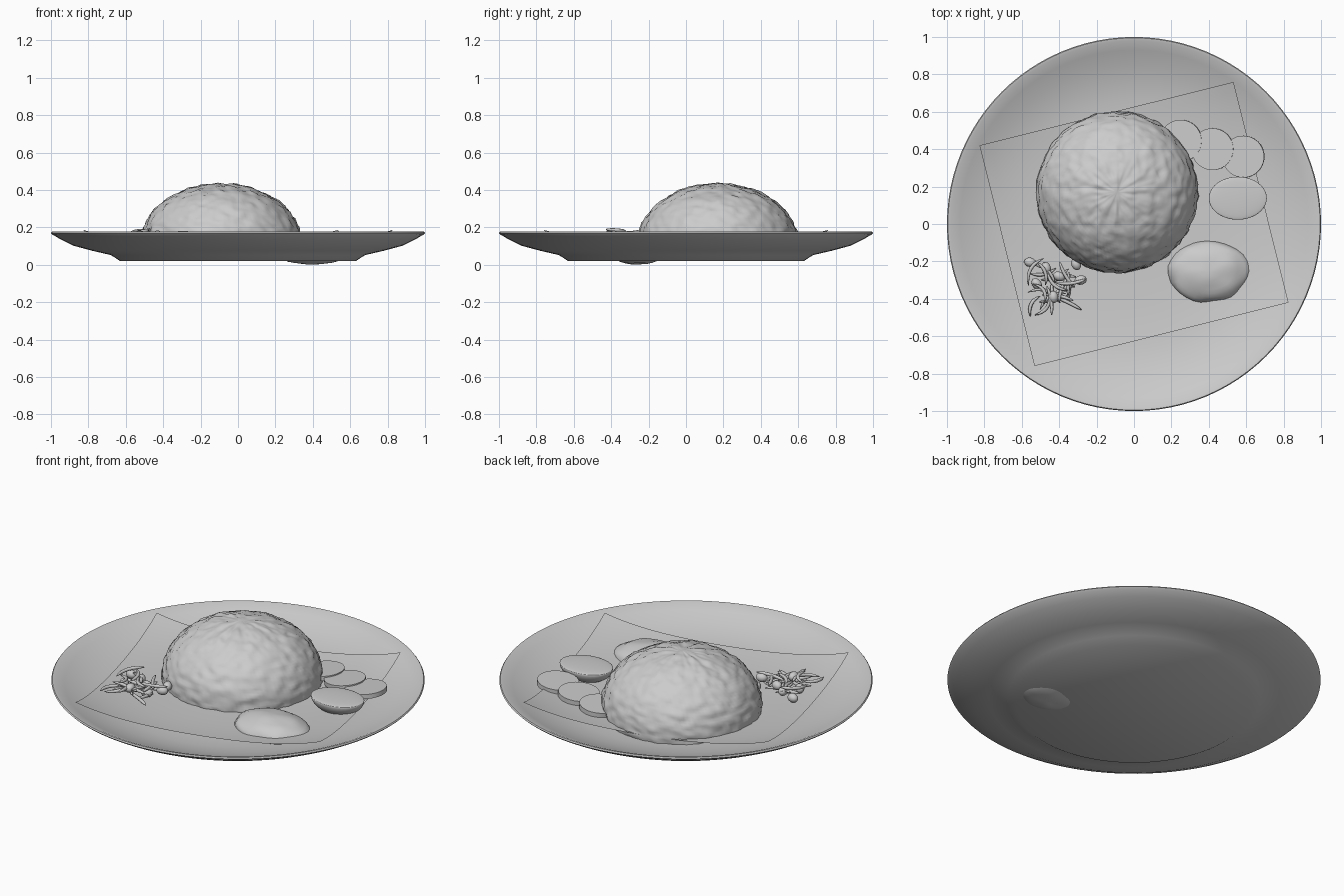
import bpy, bmesh, math, random
from mathutils import Vector, Matrix, noise

if "Cube" in bpy.data.objects:
    bpy.data.objects.remove(bpy.data.objects["Cube"])

random.seed(4)
grey = bpy.data.materials.new("plain grey")
grey.diffuse_color = (0.6, 0.6, 0.6, 1)
grey.use_nodes = True
grey.node_tree.nodes["Principled BSDF"].inputs["Base Color"].default_value = grey.diffuse_color


def finish(name, bm, angle=None):
    bmesh.ops.recalc_face_normals(bm, faces=bm.faces)
    me = bpy.data.meshes.new(name)
    bm.to_mesh(me)
    bm.free()
    ob = bpy.data.objects.new(name, me)
    bpy.context.collection.objects.link(ob)
    me.materials.append(grey)
    me.polygons.foreach_set("use_smooth", [True] * len(me.polygons))
    if angle:
        bpy.context.view_layer.objects.active = ob
        ob.select_set(True)
        bpy.ops.object.shade_smooth_by_angle(angle=math.radians(angle))
        ob.select_set(False)
    return ob


def ball(bm, loc, radii, rot=None, u=16, v=10):
    m = Matrix.Translation(loc) @ (rot or Matrix()) @ Matrix.Diagonal((*radii, 1))
    return bmesh.ops.create_uvsphere(bm, u_segments=u, v_segments=v, radius=1, matrix=m)["verts"]


def cut_at(bm, z, above):
    # keep one half of a solid and cap it
    bmesh.ops.bisect_plane(bm, geom=bm.verts[:] + bm.edges[:] + bm.faces[:], plane_co=(0, 0, z),
                           plane_no=(0, 0, 1), clear_inner=above, clear_outer=not above)
    bmesh.ops.holes_fill(bm, edges=[e for e in bm.edges if e.is_boundary])


def leaf_z(x, y):
    return 0.09 + 0.13 * (x * x + y * y) ** 2


# plate: turned profile
bm = bmesh.new()
prof = [(0, .02), (.63, .02), (.68, .052), (.78, .075), (.88, .102), (.95, .137), (.99, .16), (1, .17),
        (.995, .177), (.98, .175), (.93, .153), (.85, .122), (.76, .097), (.66, .08), (.55, .075), (0, .075)]
vs = [bm.verts.new((r, 0, z)) for r, z in prof]
es = [bm.edges.new(p) for p in zip(vs, vs[1:])]
bmesh.ops.spin(bm, geom=vs + es, cent=(0, 0, 0), axis=(0, 0, 1), angle=math.tau, steps=96)
bmesh.ops.remove_doubles(bm, verts=bm.verts, dist=1e-4)
finish("plate", bm, 40)

# leaf: thin square sheet, corners lifted by the rim
bm = bmesh.new()
bmesh.ops.create_grid(bm, x_segments=24, y_segments=24, size=1,
                      matrix=Matrix.Rotation(math.radians(14), 4, 'Z') @ Matrix.Diagonal((.70, .608, 1, 1)))
for v in bm.verts:
    v.co.z = leaf_z(v.co.x, v.co.y)
finish("leaf", bm)

# rice dome with grainy, creased surface
bm = bmesh.new()
bmesh.ops.create_uvsphere(bm, u_segments=128, v_segments=80, radius=1)
cut_at(bm, -0.12, True)
for v in bm.verts:
    p = v.co.copy()
    crease = Vector((math.cos(math.atan2(p.y, p.x)) * 4, math.sin(math.atan2(p.y, p.x)) * 4, p.z * 3))
    d = 1 + .022 * noise.noise(p * 9) + .012 * noise.noise(p * 18)
    if p.z > .8:
        d += .02 * noise.noise(crease) * min(1, (1 - p.z) * 40)
    v.co = Vector((-.09 + p.x * .43 * d, .17 + p.y * .43 * d, .113 + p.z * .322 * d))
finish("rice_dome", bm)

# sauce: lumpy mound sunk through the leaf
bm = bmesh.new()
ball(bm, (0, 0, 0), (1, 1, 1), u=32, v=20)
for v in bm.verts:
    p = v.co.copy()
    d = 1 + .06 * noise.noise(p * 2.2)
    v.co = Vector((.4 + p.x * .22 * d, -.255 + p.y * .165 * d, max(.001, .088 + p.z * .087 * d)))
finish("sauce_mound", bm)

# half egg, cut side up
bm = bmesh.new()
ball(bm, (.555, .138, .163), (.155, .115, .085), u=40, v=24)
for v in bm.verts:
    if v.co.z > .163:
        v.co.z = .163 + (v.co.z - .163) * .12
finish("half_egg", bm)

# cucumber slices, overlapping
for i, (x, y, z) in enumerate([(.25, .445, .122), (.42, .4, .13), (.585, .36, .137)]):
    bm = bmesh.new()
    m = Matrix.Translation((x, y, z)) @ Matrix.Rotation(math.radians(-5), 4, 'Y')
    bmesh.ops.create_cone(bm, cap_ends=True, segments=40, radius1=.112, radius2=.112, depth=.026, matrix=m)
    finish("cucumber_slice_%d" % (i + 1), bm, 30)

# small dried fish: bent tapering tubes
for i in range(24):
    cx, cy = -.43 + random.uniform(-.11, .1), -.35 + random.uniform(-.1, .1)
    cz = leaf_z(cx, cy) + random.uniform(.02, .075)
    a, bend, half = random.uniform(0, math.tau), random.uniform(-.035, .035), random.uniform(.06, .085)
    tilt = random.uniform(-.15, .15)
    d, n = Vector((math.cos(a), math.sin(a), tilt)), Vector((-math.sin(a), math.cos(a), 0))
    up = d.cross(n).normalized()
    bm = bmesh.new()
    rings = []
    for k in range(9):
        t = k / 4 - 1
        c = Vector((cx, cy, cz)) + d * half * t + n * bend * (1 - t * t)
        r = .0095 * (1 - .75 * t ** 4)
        rings.append([bm.verts.new(c + (n * math.cos(q * math.tau / 8) + up * math.sin(q * math.tau / 8)) * r)
                      for q in range(8)])
    for r0, r1 in zip(rings, rings[1:]):
        for q in range(8):
            bm.faces.new((r0[q], r0[q - 1], r1[q - 1], r1[q]))
    bm.faces.new(rings[0])
    bm.faces.new(rings[-1])
    finish("dried_fish_%d" % (i + 1), bm)

# peanuts
spots = [(-.555, -.205), (-.31, -.215), (-.285, -.3), (-.36, -.335), (-.47, -.235), (-.43, -.39), (-.52, -.32), (-.4, -.28)]
for i, (x, y) in enumerate(spots):
    bm = bmesh.new()
    ball(bm, (x, y, leaf_z(x, y) + .03 + .012 * (i % 3)), (.033, .025, .025),
         Matrix.Rotation(random.uniform(0, 3), 4, 'Z'))
    finish("peanut_%d" % (i + 1), bm)
